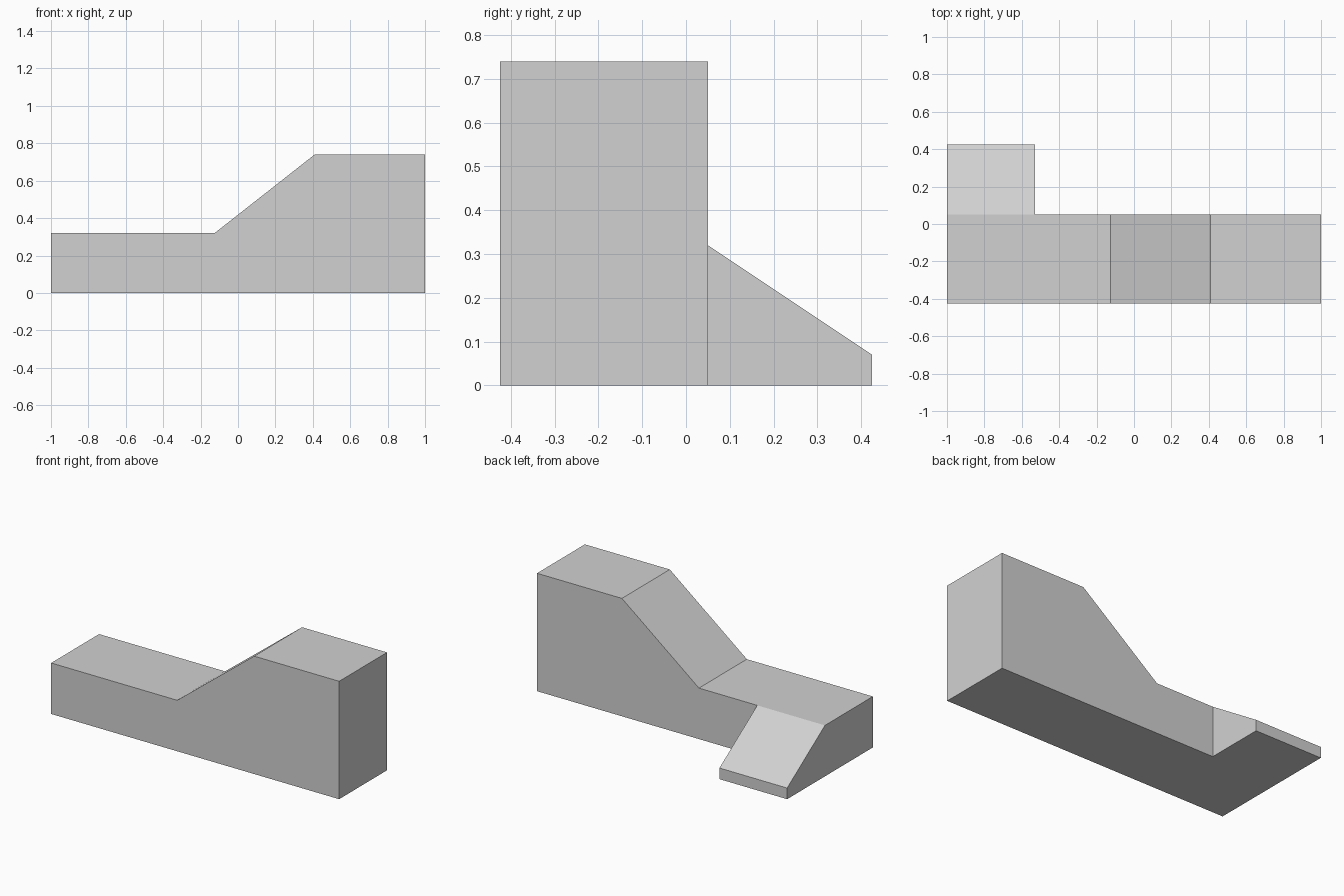
import bpy
import bmesh

# Remove the default cube
cube = bpy.data.objects.get("Cube")
if cube:
    bpy.data.objects.remove(cube, do_unlink=True)

# Plain grey material
grey = bpy.data.materials.new("light_grey")
grey.use_nodes = True
colour = (0.64, 0.64, 0.64, 1)
grey.diffuse_color = colour
grey.node_tree.nodes["Principled BSDF"].inputs["Base Color"].default_value = colour

# Shared dimensions
FRONT, WALL, BACK = -0.425, 0.05, 0.425
LEFT, RAMP_SIDE, RIGHT = -1, -0.53, 1
LOW, HIGH, LIP = 0.32, 0.74, 0.07


def extrude_profile(name, points, offset):
    """Make a solid by sweeping a closed profile along an offset."""
    bm = bmesh.new()
    face = bm.faces.new([bm.verts.new(p) for p in points])
    swept = bmesh.ops.extrude_face_region(bm, geom=[face], use_keep_orig=True)
    moved = [v for v in swept["geom"] if isinstance(v, bmesh.types.BMVert)]
    bmesh.ops.translate(bm, verts=moved, vec=offset)
    bmesh.ops.recalc_face_normals(bm, faces=bm.faces)
    mesh = bpy.data.meshes.new(name)
    bm.to_mesh(mesh)
    bm.free()
    mesh.materials.append(grey)
    obj = bpy.data.objects.new(name, mesh)
    bpy.context.collection.objects.link(obj)
    return obj


# Main block: low deck, incline and raised deck
body_profile = [(LEFT, 0), (RIGHT, 0), (RIGHT, HIGH), (0.41, HIGH),
                (-0.125, LOW), (LEFT, LOW)]
extrude_profile("main_block", [(x, FRONT, z) for x, z in body_profile],
                (0, WALL - FRONT, 0))

# Access ramp behind the low deck
ramp_profile = [(WALL, 0), (BACK, 0), (BACK, LIP), (WALL, LOW)]
extrude_profile("access_ramp", [(LEFT, y, z) for y, z in ramp_profile],
                (RAMP_SIDE - LEFT, 0, 0))
